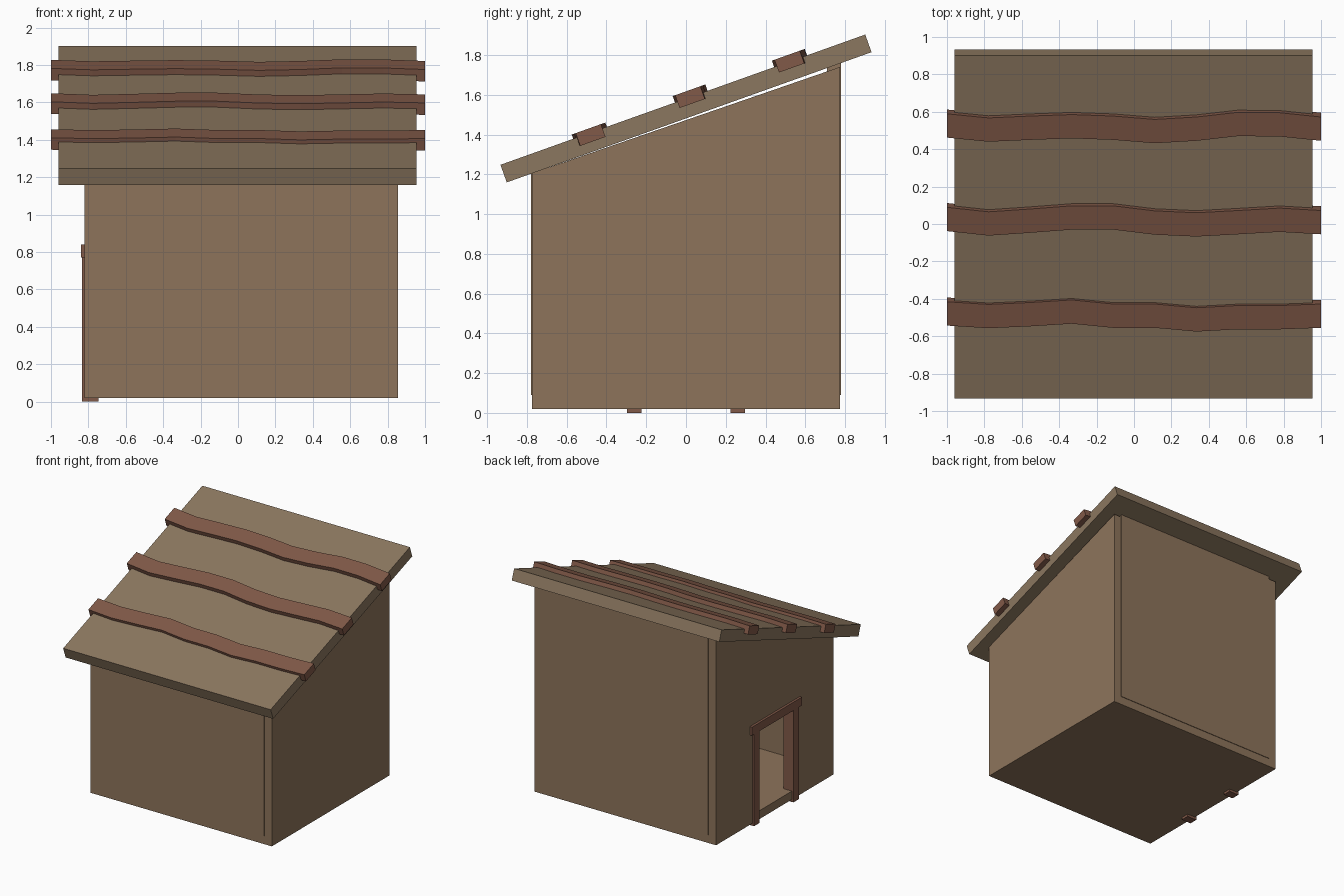
import bpy, bmesh, math
from mathutils import Vector

if "Cube" in bpy.data.objects:
    bpy.data.objects.remove(bpy.data.objects["Cube"])


def material(name, rgb):
    m = bpy.data.materials.new(name)
    m.diffuse_color = (*rgb, 1)
    m.use_nodes = True
    m.node_tree.nodes["Principled BSDF"].inputs["Base Color"].default_value = m.diffuse_color
    return m


WALL = material("wall_wood", (0.27, 0.175, 0.105))
ROOF = material("roof_wood", (0.26, 0.185, 0.115))
TRIM = material("trim_wood", (0.22, 0.10, 0.065))
SLOPE = math.radians(19.65)
ROOF_Z = 1.531


def loft(name, rings, mat):
    """Skin a list of equal-length point rings and cap both ends."""
    bm = bmesh.new()
    vs = [[bm.verts.new(p) for p in ring] for ring in rings]
    n = len(rings[0])
    for a, b in zip(vs, vs[1:]):
        for i in range(n):
            j = (i + 1) % n
            bm.faces.new((a[i], a[j], b[j], b[i]))
    bm.faces.new(vs[0])
    bm.faces.new(vs[-1])
    bmesh.ops.recalc_face_normals(bm, faces=bm.faces)
    me = bpy.data.meshes.new(name)
    bm.to_mesh(me)
    bm.free()
    me.materials.append(mat)
    ob = bpy.data.objects.new(name, me)
    bpy.context.collection.objects.link(ob)
    return ob


def prism(name, profile, x0, x1, mat):
    """Extrude a (y, z) profile along x."""
    return loft(name, [[(x, y, z) for y, z in profile] for x in (x0, x1)], mat)


def rect(y0, y1, z0, z1):
    return [(y0, z0), (y1, z0), (y1, z1), (y0, z1)]


def tilted(y, z, w, t):
    """Rectangle of width w and thickness t lying along the roof slope."""
    c, s = math.cos(SLOPE), math.sin(SLOPE)
    return [(y + a * w / 2 * c - b * t / 2 * s, z + a * w / 2 * s + b * t / 2 * c)
            for a, b in ((-1, -1), (1, -1), (1, 1), (-1, 1))]


# Floor
prism("floor", rect(-0.775, 0.775, 0.02, 0.09), -0.82, 0.855, WALL)

# Side walls, the left one with a door opening
prism("right_wall", [(-0.775, 0.09), (0.775, 0.09), (0.775, 1.74), (-0.775, 1.205)],
      0.785, 0.855, WALL)
prism("left_wall", [(-0.775, 0.09), (-0.225, 0.09), (-0.225, 0.77), (0.225, 0.77),
                    (0.225, 0.09), (0.775, 0.09), (0.775, 1.74), (-0.775, 1.205)],
      -0.82, -0.75, WALL)

# Front and back walls, standing very slightly proud
prism("front_wall", [(-0.78, 0.09), (-0.71, 0.09), (-0.71, 1.225), (-0.78, 1.203)],
      -0.75, 0.785, WALL)
prism("back_wall", [(0.71, 0.09), (0.78, 0.09), (0.78, 1.762), (0.71, 1.737)],
      -0.75, 0.785, WALL)

# Sloping roof
prism("roof", tilted(0, ROOF_Z, 1.948, 0.094), -0.96, 0.955, ROOF)

# Door frame
for side, y in (("front", -0.26), ("back", 0.26)):
    prism(f"door_post_{side}", rect(y - 0.036, y + 0.036, 0, 0.77), -0.835, -0.745, TRIM)
prism("door_lintel", rect(-0.33, 0.33, 0.77, 0.84), -0.84, -0.745, TRIM)

# Wavy roof battens: centre line offsets at evenly spaced stations along x
battens = {
    "upper": (0.537, 0.515, 0.525, 0.533, 0.525, 0.507, 0.52, 0.545, 0.543, 0.52),
    "middle": (0.037, 0.013, 0.028, 0.045, 0.045, 0.018, 0.008, 0.02, 0.033, 0.02),
    "lower": (-0.468, -0.482, -0.472, -0.458, -0.48, -0.48, -0.50, -0.488, -0.488, -0.48),
}
for name, ys in battens.items():
    sink = 0.012 if name == "lower" else 0.0
    rings = []
    for i, y in enumerate(ys):
        z = ROOF_Z + 0.05 - sink + y * math.tan(SLOPE)
        rings.append([(-1 + 2 * i / 9, py, pz) for py, pz in tilted(y, z, 0.135, 0.068)])
    loft(f"roof_batten_{name}", rings, TRIM)
